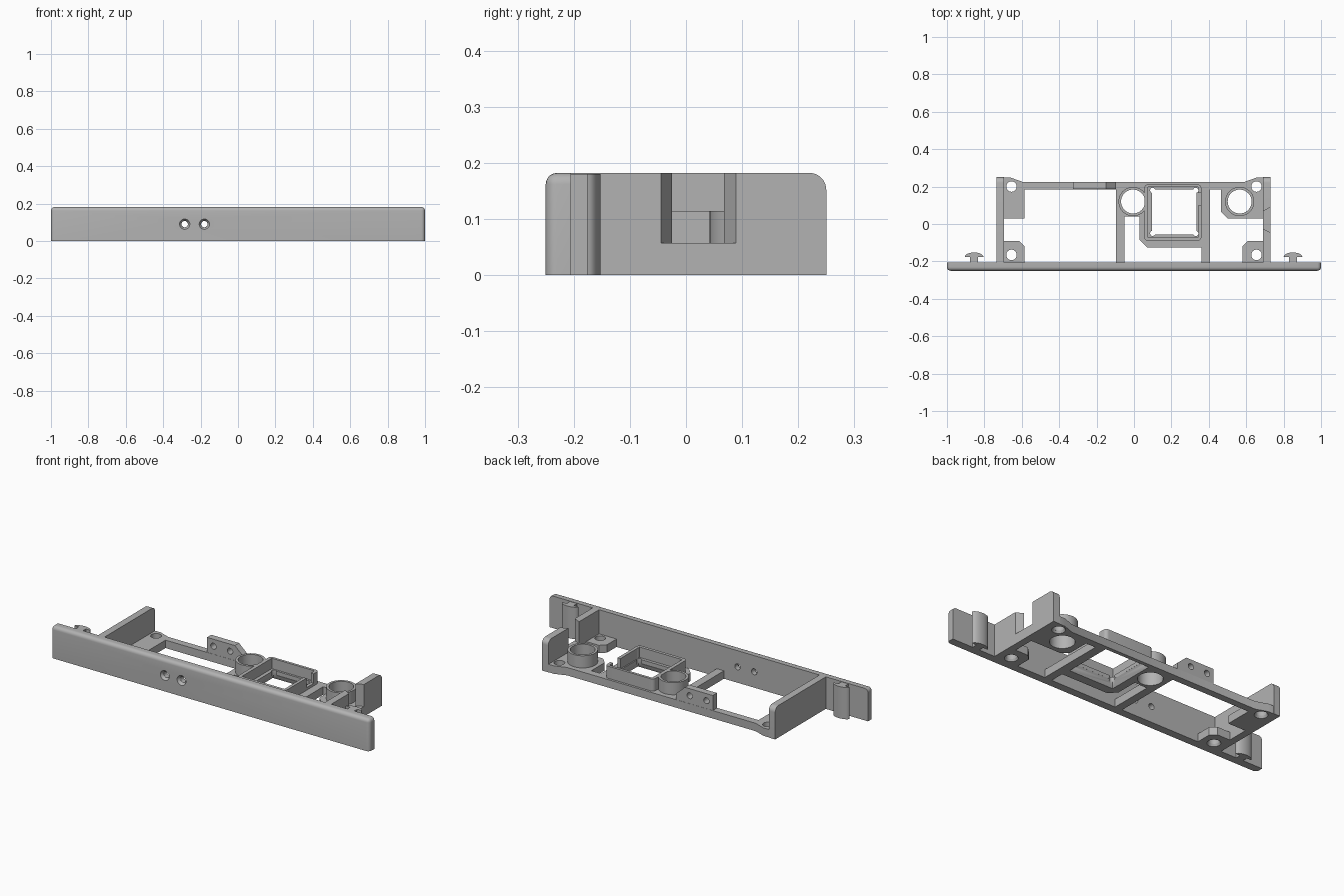
import bpy, bmesh
from math import sin, cos, pi, radians
from mathutils import Vector

old = bpy.data.objects.get("Cube")
if old:
    bpy.data.objects.remove(old, do_unlink=True)

gray = bpy.data.materials.new("plain_gray")
gray.use_nodes = True
color = (0.45, 0.45, 0.45, 1)
gray.diffuse_color = color
gray.node_tree.nodes["Principled BSDF"].inputs["Base Color"].default_value = color


def finish(name, bm):
    bmesh.ops.recalc_face_normals(bm, faces=bm.faces)
    mesh = bpy.data.meshes.new(name)
    bm.to_mesh(mesh)
    bm.free()
    mesh.materials.append(gray)
    ob = bpy.data.objects.new(name, mesh)
    bpy.context.collection.objects.link(ob)
    return ob


def prism(name, pts, low, high, axis="z", scale=1.0):
    """Extrude a 2D outline along an axis, optionally tapering the far end."""
    place = {"x": lambda u, v, d: (d, u, v),
             "y": lambda u, v, d: (u, d, v),
             "z": lambda u, v, d: (u, v, d)}[axis]
    cu = sum(p[0] for p in pts) / len(pts)
    cv = sum(p[1] for p in pts) / len(pts)
    bm = bmesh.new()
    a = [bm.verts.new(place(u, v, low)) for u, v in pts]
    b = [bm.verts.new(place(cu + (u - cu) * scale, cv + (v - cv) * scale, high))
         for u, v in pts]
    bm.faces.new(a)
    bm.faces.new(b)
    for i in range(len(pts)):
        j = (i + 1) % len(pts)
        bm.faces.new((a[i], a[j], b[j], b[i]))
    return finish(name, bm)


def arc(u, v, r, start, end, n=8):
    return [(u + r * cos(radians(start + (end - start) * i / n)),
             v + r * sin(radians(start + (end - start) * i / n))) for i in range(n + 1)]


def circle(u, v, r, n=40):
    return arc(u, v, r, 0, 360, n)[:-1]


def rect(u0, u1, v0, v1):
    return [(u0, v0), (u1, v0), (u1, v1), (u0, v1)]


def round_rect(u0, u1, v0, v1, r):
    return (arc(u0 + r, v0 + r, r, 180, 270) + arc(u1 - r, v0 + r, r, 270, 360)
            + arc(u1 - r, v1 - r, r, 0, 90) + arc(u0 + r, v1 - r, r, 90, 180))


def cut(ob, *cutters):
    bpy.context.view_layer.objects.active = ob
    for c in cutters:
        mod = ob.modifiers.new("cut", "BOOLEAN")
        mod.operation = "DIFFERENCE"
        mod.solver = "EXACT"
        mod.object = c
        bpy.ops.object.modifier_apply(modifier=mod.name)
        bpy.data.objects.remove(c, do_unlink=True)


TOP, BASE, BOSS = 0.182, 0.045, 0.114
HOLES_X = (-0.285, -0.18)
RINGS_X = {"center_ring": -0.005, "left_ring": 0.565}
parts = []

# Front plate: rounded on the front, ends and top, square at the bottom
plate = prism("front_plate", rect(-1, 1, -0.25, -0.205), 0, TOP)
bm = bmesh.new()
bm.from_mesh(plate.data)
edges = []
for e in bm.edges:
    mid = (e.verts[0].co + e.verts[1].co) / 2
    front, end, top = mid.y < -0.24, abs(mid.x) > 0.99, mid.z > TOP - 0.01
    if front + end + top == 2 and mid.z > 0.01:
        edges.append(e)
bmesh.ops.bevel(bm, geom=edges, offset=0.02, segments=5, profile=0.5, affect="EDGES")
bm.to_mesh(plate.data)
bm.free()
for x in HOLES_X:
    cut(plate, prism("hole", circle(x, 0.09, 0.017), -0.3, -0.15, "y"),
        prism("countersink", circle(x, 0.09, 0.029), -0.252, -0.235, "y", 0.6))
parts.append(plate)

# Side walls with a rounded upper back corner
side = [(-0.21, 0), (0.25, 0)] + arc(0.22, TOP - 0.03, 0.03, 0, 90) + [(-0.21, TOP)]
right_wall = prism("right_wall", side, -0.735, -0.695, "x")
left_wall = prism("left_wall", side, 0.69, 0.73, "x")
cut(left_wall, prism("notch", [(0.68, -0.02), (0.74, -0.05), (0.74, 0.095), (0.68, 0.062)],
                     0.057, 0.3))
parts += [right_wall, left_wall]

# Base frame: one slab with windows, leaving rails, ribs and corner pads
frame = prism("base_frame", [(-0.715, -0.21), (0.71, -0.21), (0.71, 0.248), (0.655, 0.248),
                             (0.59, 0.225), (-0.595, 0.225), (-0.66, 0.248),
                             (-0.715, 0.248)], 0, BASE)
windows = [
    [(-0.585, -0.205), (-0.585, -0.12), (-0.615, -0.09), (-0.695, -0.09), (-0.695, 0.03),
     (-0.585, 0.03), (-0.585, 0.185), (-0.095, 0.185), (-0.095, -0.205)],
    [(-0.05, -0.205), (0.36, -0.205), (0.36, -0.125), (0.07, -0.125), (0.03, -0.085),
     (0.03, 0.04), (-0.05, 0.04)],
    [(0.405, -0.205), (0.58, -0.205), (0.58, -0.12), (0.61, -0.09), (0.69, -0.09),
     (0.69, 0.03), (0.5, 0.03), (0.465, 0.065), (0.465, 0.185), (0.405, 0.185)],
]
for w in windows:
    cut(frame, prism("window", w, -0.1, 0.1))
for x in (-0.655, 0.655):
    for y in (-0.165, 0.2):
        cut(frame, prism("screw_hole", circle(x, y, 0.028, 24), -0.1, 0.1),
            prism("screw_recess", circle(x, y, 0.036, 24), -0.002, 0.012, "z", 0.78))
for x in RINGS_X.values():
    cut(frame, prism("ring_hole", circle(x, 0.12, 0.064), -0.1, 0.1))
cut(frame, prism("square_hole", rect(0.095, 0.335, -0.055, 0.185), -0.1, 0.1),
    prism("funnel", rect(0.075, 0.355, -0.075, 0.205), -0.002, 0.035, "z", 0.86))
parts.append(frame)

# Round bosses
for name, x in RINGS_X.items():
    ring = prism(name, circle(x, 0.12, 0.078), 0.02, BOSS)
    cut(ring, prism("bore", circle(x, 0.12, 0.064), -0.1, 0.2))
    parts.append(ring)

# Square socket with corner reliefs and a slot in its side
socket = prism("square_socket", round_rect(0.055, 0.36, -0.09, 0.212, 0.02), 0.035, BOSS)
cut(socket, prism("opening", rect(0.095, 0.335, -0.055, 0.185), -0.1, 0.2),
    prism("pocket", rect(0.075, 0.342, -0.072, 0.197), 0.055, 0.2),
    prism("slot", rect(0.32, 0.4, 0.1, 0.165), 0.06, 0.2))
for x in (0.1, 0.33):
    for y in (-0.05, 0.18):
        for ob in (socket, frame):
            cut(ob, prism("relief", circle(x, y, 0.014, 16), -0.1, 0.2))
parts.append(socket)

# Raised tab on the back rail
tab = prism("back_tab", [(-0.325, 0.02), (-0.095, 0.02), (-0.095, 0.08), (-0.15, 0.13),
                         (-0.325, 0.13)], 0.186, 0.224, "y")
for x in HOLES_X:
    cut(tab, prism("hole", circle(x, 0.09, 0.017, 24), 0.1, 0.3, "y"))
parts.append(tab)

# Mushroom-shaped clips behind the plate ends
for name, x in (("right_clip", -0.855), ("left_clip", 0.85)):
    cap = [(x + 0.05 * cos(pi * i / 12), -0.176 + 0.024 * sin(pi * i / 12))
           for i in range(13)]
    outline = cap + [(x - 0.022, -0.176), (x - 0.022, -0.215),
                     (x + 0.022, -0.215), (x + 0.022, -0.176)]
    parts.append(prism(name, outline, 0, TOP - 0.002))

# Smooth the round surfaces and keep the edges sharp
bpy.ops.object.select_all(action="DESELECT")
for ob in parts:
    ob.select_set(True)
bpy.context.view_layer.objects.active = plate
bpy.ops.object.shade_smooth_by_angle(angle=radians(30))
